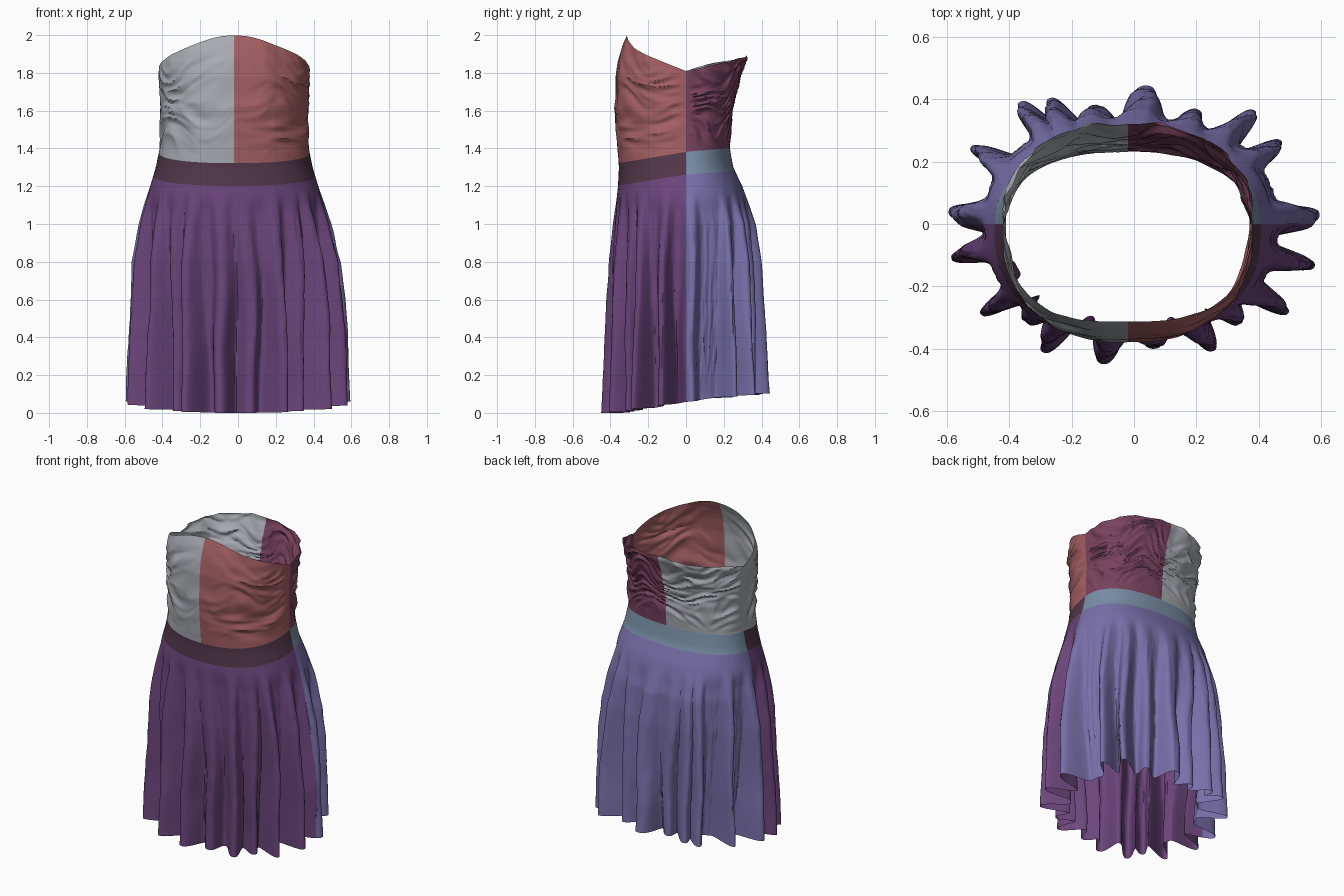
import bpy, bmesh, math
from mathutils import Vector, noise

if "Cube" in bpy.data.objects:
    bpy.data.objects.remove(bpy.data.objects["Cube"])

# body profile: height, half width, front depth, back depth
KEYS = [(0.0, .597, .452, .450), (0.1, .594, .447, .445), (0.45, .58, .43, .425),
        (0.8, .553, .41, .40), (1.0, .51, .388, .37), (1.1, .48, .374, .335),
        (1.2, .445, .36, .298), (1.3, .415, .355, .25), (1.4, .395, .362, .232),
        (1.6, .39, .378, .243), (1.78, .40, .372, .285), (1.86, .398, .36, .32),
        (1.94, .38, .338, .328), (2.0, .36, .312, .33)]
N = 2.3   # superellipse exponent of the plan

# skirt folds: plan position of the tip, and strength
FOLDS = [(.59, .03, 1), (.46, .26, .85), (.39, .37, 1), (.22, .40, .6), (.04, .45, 1),
         (-.14, .41, .6), (-.28, .42, .95), (-.39, .42, 1.1), (-.55, .26, 1), (-.59, .04, 1),
         (-.59, -.11, 1), (-.51, -.30, 1), (-.40, -.38, .6), (-.29, -.41, 1), (-.10, -.45, 1),
         (.07, -.43, .65), (.25, -.40, .9), (.40, -.37, .6), (.52, -.30, 1), (.56, -.13, 1)]


def spow(v, p):
    return math.copysign(abs(v) ** p, v)


FOLD_ANGLES = [(math.atan2(spow(y / .45, N / 2), spow(x / .6, N / 2)), h) for x, y, h in FOLDS]


def material(name, rgb):
    m = bpy.data.materials.new(name)
    m.diffuse_color = (*rgb, 1)
    m.use_nodes = True
    m.node_tree.nodes["Principled BSDF"].inputs["Base Color"].default_value = m.diffuse_color
    return m


def profile(z):
    z = min(max(z, 0), 2)
    for k0, k1 in zip(KEYS, KEYS[1:]):
        if z <= k1[0]:
            t = (z - k0[0]) / (k1[0] - k0[0])
            return [p + (q - p) * t for p, q in zip(k0[1:], k1[1:])]


def smooth(t):
    t = min(max(t, 0), 1)
    return t * t * (3 - 2 * t)


def side(phi):
    """-1 at centre front, 0 at the side seams, 1 at centre back"""
    return spow(math.sin(phi), 2 / N)


def body(phi, z, scale=1.0):
    a, yf, yb = profile(z)
    s = side(phi)
    shift = -.02 * smooth((z - .5) / .7)
    return Vector((a * scale * spow(math.cos(phi), 2 / N) + shift,
                   (yb if s > 0 else yf) * s * scale, z))


# edge heights round the body
def hem(s):
    return .058 + (.045 if s > 0 else .058) * s


def band_low(s):
    return 1.262 + (.02 if s > 0 else .06) * s


def band_top(s):
    return 1.382 + (.02 if s > 0 else .06) * s


def neckline(s):
    if s > 0:
        return 1.81 + .075 * s
    return 1.81 - .142 * s + .046 * s ** 8


def bodice(phi, t):
    s = side(phi)
    z = band_top(s) + (neckline(s) - band_top(s)) * t
    p = body(phi, z)
    if s > 0:   # dense gathered creases at the back
        q = Vector((p.x * 6, p.y * 5, z * 20 + 3 * noise.noise(p * 5)))
        amp = .026 * smooth(t * 4) * smooth(s * 4)
    else:       # slanting creases towards the sides in front
        q = Vector((p.x * 5, p.y * 4, (z + .35 * abs(p.x)) * 12 + 2 * noise.noise(p * 4)))
        amp = .024 * smooth(t * 4) * smooth(-s * 4) * (.25 + .75 * min(1, abs(p.x + .02) / .25))
        amp *= 1 - .7 * smooth((t - .75) * 4)
    ridge = .35 - abs(noise.noise(q)) * 1.4 + .3 * noise.noise(q * 2.3)
    p = body(phi, z, 1 + amp * ridge / .38)
    p.z += .014 * noise.noise(q * .7) * smooth(s * 4) * smooth(t * 3 - 2)
    return p


def waistband(phi, t):
    s = side(phi)
    return body(phi, band_low(s) + (band_top(s) - band_low(s)) * t)


def skirt(phi, t):
    s = side(phi)
    z = hem(s) + (band_low(s) - hem(s)) * t
    # cloth falls into narrow folds that deepen towards the hem
    grow = min(max((1.2 - z) / 1.1, 0), 1) ** .75 * smooth((1.22 - z) * 6)
    lobe = 0
    for f, h in FOLD_ANGLES:
        d = (phi - f + math.pi) % (2 * math.pi) - math.pi
        d += .02 * math.sin(z * 5 + f * 7) * smooth((z - .1) * 3)
        lobe = max(lobe, h * math.exp(-abs(d / .088) ** 2.8))
    crease = noise.noise(Vector((phi * 14, z * 3, 1))) * .012 + noise.noise(Vector((phi * 30, z * 9, 4))) * .008
    return body(phi, z, 1 - .32 * grow * (1 - lobe) + crease * smooth((1.15 - z) * 4) * smooth(z * 3))


def panel(name, func, start, end, cols, rows, mat):
    """cloth panel between two directions round the body"""
    bm = bmesh.new()
    grid = [[bm.verts.new(func(start + (end - start) * i / cols, j / rows))
             for i in range(cols + 1)] for j in range(rows + 1)]
    for j in range(rows):
        for i in range(cols):
            bm.faces.new((grid[j][i], grid[j][i + 1], grid[j + 1][i + 1], grid[j + 1][i]))
    me = bpy.data.meshes.new(name)
    bm.to_mesh(me)
    bm.free()
    me.materials.append(mat)
    ob = bpy.data.objects.new(name, me)
    bpy.context.collection.objects.link(ob)
    bpy.ops.object.select_all(action='DESELECT')
    ob.select_set(True)
    bpy.context.view_layer.objects.active = ob
    bpy.ops.object.shade_smooth_by_angle(angle=math.radians(40))


grey = material("pale grey", (.39, .41, .44))
rose = material("dusty rose", (.37, .115, .125))
plum = material("wine plum", (.19, .055, .11))
dark = material("dark mauve", (.085, .038, .068))
steel = material("steel blue", (.19, .27, .38))
violet = material("deep violet", (.148, .06, .2))
lavender = material("lavender", (.19, .16, .4))

PI = math.pi
# bodice panels
panel("bodice_back_right", bodice, 0, PI / 2, 90, 60, plum)
panel("bodice_back_left", bodice, PI / 2, PI, 90, 60, grey)
panel("bodice_front_left", bodice, PI, 1.5 * PI, 90, 60, grey)
panel("bodice_front_right", bodice, 1.5 * PI, 2 * PI, 90, 60, rose)
# waistband
panel("waistband_back", waistband, 0, PI, 90, 5, steel)
panel("waistband_front", waistband, PI, 2 * PI, 90, 5, dark)
# pleated skirt
panel("skirt_back", skirt, 0, PI, 300, 70, lavender)
panel("skirt_front", skirt, PI, 2 * PI, 300, 70, violet)
